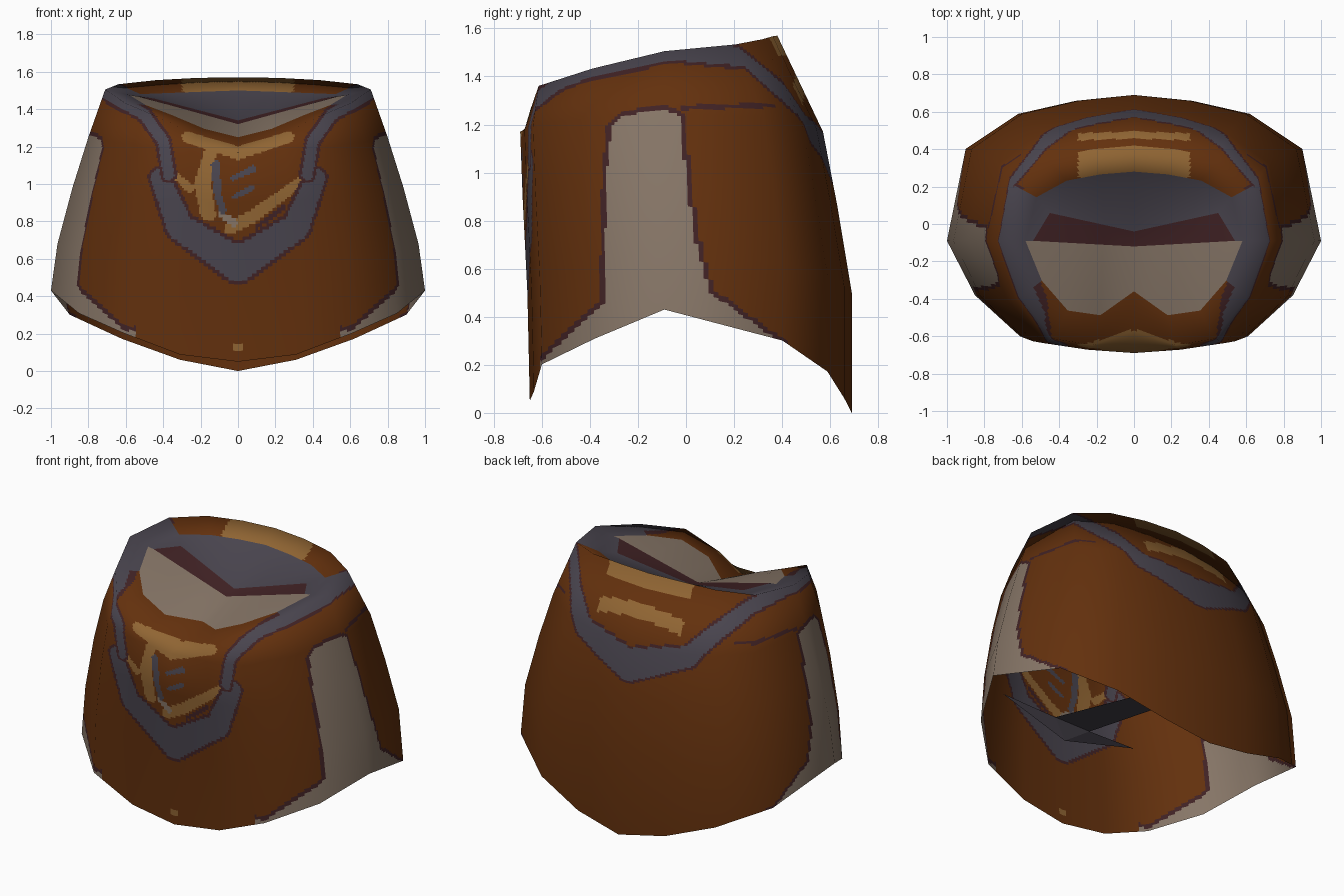
import bpy
from mathutils import Vector

if "Cube" in bpy.data.objects:
    bpy.data.objects.remove(bpy.data.objects["Cube"])

# Colours
COLOURS = {"rust_cloth": (0.125, 0.030, 0.004), "slate_trim": (0.066, 0.058, 0.076),
           "plum_edge": (0.052, 0.016, 0.018), "tan_pattern": (0.28, 0.13, 0.033),
           "beige_panel": (0.24, 0.18, 0.135)}
RUST, SLATE, PLUM, TAN, BEIGE = range(5)
MATS = []
for name, c in COLOURS.items():
    m = bpy.data.materials.new(name)
    m.diffuse_color = (*c, 1)
    m.use_nodes = True
    m.node_tree.nodes["Principled BSDF"].inputs["Base Color"].default_value = m.diffuse_color
    MATS.append(m)

# Half cross-section from front centre to back centre: width, depth, lift towards the side
ACROSS = [0, .31, .61, .85, 1, .9, .62, .31, 0]
DEPTH = [-1, -.97, -.91, -.52, 0, .63, .87, .96, 1]
LIFT = [0, .1, .4, .68, 1, .7, .4, .14, 0]


def ring(width, front, back, z_front, z_side, z_back, p_front=1.0, p_back=1.0, notch=None):
    pts = []
    for k, (u, v, s) in enumerate(zip(ACROSS, DEPTH, LIFT)):
        y = -.09 + (v * (back + .09) if k > 4 else v * (-.09 - front))
        z, p = (z_back, p_back) if k > 4 else (z_front, p_front)
        pts.append((u * width, y, z + (z_side - z) * s ** p))
    if notch is not None:
        pts[0] = (0, notch, pts[0][2])
    return pts


BODY = [ring(1, -.65, .69, .05, .43, 0), ring(.965, -.66, .69, .5, .68, .5),
        ring(.885, -.68, .63, .9, .98, .86), ring(.8, -.69, .57, 1.17, 1.25, 1.17),
        ring(.71, -.665, .38, 1.2, 1.505, 1.57, .7, 1.6, -.57)]
COLLAR_EDGE = ring(.58, -.5, .28, 1.25, 1.475, 1.5, .7, .7, -.36)
THROAT_FRONT = [(.54 * u, -.12 + .03 * u, 1.32 + .15 * u) for u in ACROSS[:5]]
THROAT_BACK = [(.5 * u, -.04 + .11 * u, 1.34 + .13 * u) for u in ACROSS[5:]]
NECK = [BODY[-1], COLLAR_EDGE, THROAT_FRONT + THROAT_BACK]
BAND = [THROAT_FRONT, THROAT_BACK[::-1] + [THROAT_FRONT[-1]]]


def seg_dist(p, a, b):
    d = b - a
    t = max(0, min(1, (p - a).dot(d) / max(d.dot(d), 1e-9)))
    return (p - a - d * t).length, t


def band(p, path):
    """Distance outside a stroke whose points end in a half width."""
    best = 9
    for a, b in zip(path, path[1:]):
        d, t = seg_dist(p, Vector(a[:-1]), Vector(b[:-1]))
        best = min(best, d - a[-1] * (1 - t) - b[-1] * t)
    return best


def poly(p, pts):
    """Signed distance to a polygon, negative inside."""
    inside, best = False, 9
    for a, b in zip(pts, pts[1:] + pts[:1]):
        best = min(best, seg_dist(p, Vector(a), Vector(b))[0])
        if (a[1] > p.y) != (b[1] > p.y) and p.x < (b[0] - a[0]) * (p.y - a[1]) / (b[1] - a[1]) + a[0]:
            inside = not inside
    return -best if inside else best


# Painted regions
SIDE = [(-.62, .2), (-.34, .46), (-.33, 1), (-.31, 1.19), (-.26, 1.235), (-.1, 1.265),
        (-.03, 1.24), (.03, .75), (.1, .5), (.41, .28), (.3, 0), (-.6, 0)]
SEAM = [(-.02, 1.27, .01), (.36, 1.28, .01)]
FRONT_TRIM = [(.37, 1.05, .03), (.4, 1.23, .03), (.5, 1.37, .03), (.7, 1.485, .035)]
BACK_TRIM = [(.70, -.2, 1.48, .035), (.70, -.05, 1.5, .035), (.64, .2, 1.48, .045),
             (.5, .39, 1.33, .05), (.38, .51, 1.18, .06), (0, .6, 1.06, .1)]
BIB = [(.415, 1.03, .05), (.31, .77, .07), (0, .57, .09)]
BROW = [(0, 1.165, .035), (.27, 1.25, .03)]
MARKS = [([(-.12, 1.1, .025), (-.11, .95, .02), (-.08, .86, .02)], SLATE),
         ([(-.09, .84, .015), (-.02, .79, .02)], BEIGE),
         ([(-.03, 1.03, .012), (.08, 1.08, .02)], SLATE),
         ([(-.02, .93, .012), (.08, .98, .015)], SLATE),
         ([(-.14, 1.2, .03), (-.19, 1, .045), (-.16, .84, .04)], TAN),
         ([(-.04, .765, .035), (.1, .84, .035), (.33, 1.01, .025)], TAN),
         ([(.1, .77, .01), (.24, .87, .015)], PLUM),
         ([(-.35, 1.06, .015), (-.26, .98, .025)], TAN),
         ([(-.02, .13, .014), (.02, .13, .014)], TAN)]


def wall_colour(c):
    m = Vector((abs(c.x), c.y, c.z))
    yz, xz, mxz = Vector((c.y, c.z)), Vector((c.x, c.z)), Vector((m.x, c.z))
    # side panels with piping
    if m.x > .55 and c.z < 1.32:
        d = poly(yz, SIDE)
        if d < .02:
            return BEIGE if d < 0 else PLUM
        if c.y > -.02 and band(yz, SEAM) < 0:
            return PLUM
    # trim round the shoulders and back
    if c.z > .85:
        d = band(mxz, FRONT_TRIM) if c.y < -.15 else band(m, BACK_TRIM)
        if d < .015:
            return SLATE if d < 0 else PLUM
    # chest bib and pattern
    if c.y < 0 and m.x < .55:
        d = band(mxz, BIB)
        if d < .018:
            return SLATE if d < 0 else PLUM
        for path, col in MARKS:
            if band(xz, path) < 0:
                return col
        if band(mxz, BROW) < 0:
            return TAN
    # stripes on the back of the neck
    if c.y > .25 and m.x < .3 and (c.z > 1.48 or 1.32 < c.z + .4 * m.x ** 2 < 1.4):
        return TAN
    return RUST


def key(p):
    return tuple(round(v, 3) for v in p)


def patches(rings):
    """Corner points of every panel on both sides, facing outwards."""
    for side in (1, -1):
        for j in range(len(rings) - 1):
            for k in range(len(rings[0]) - 1):
                q = (rings[j][k], rings[j][k + 1], rings[j + 1][k + 1], rings[j + 1][k])
                yield [Vector((p[0] * side, p[1], p[2])) for p in q], side, j, k


# Soft shading shared by all cloth panels
SOFT = {}
for part in (BODY, NECK, BAND):
    for q, side, j, k in patches(part):
        n = (q[2] - q[0]).cross(q[3] - q[1]) * side
        for p in q:
            SOFT[key(p)] = SOFT.get(key(p), Vector()) + n.normalized()


def make_object(name, verts, faces, mats):
    me = bpy.data.meshes.new(name)
    me.from_pydata(verts, [], faces)
    for m in MATS:
        me.materials.append(m)
    me.polygons.foreach_set("material_index", mats)
    ob = bpy.data.objects.new(name, me)
    bpy.context.collection.objects.link(ob)
    return ob


def loft(name, rings, n, colour):
    """Span half rings with fine patches on both sides of the body."""
    verts, normals, faces, mats = [], [], [], []
    index = {}

    def blend(q, a, b):
        return q[0].lerp(q[1], b).lerp(q[3].lerp(q[2], b), a)

    for q, side, j, k in patches(rings):
        soft = [SOFT[key(p)].normalized() for p in q]
        grid = []
        for a in range(n + 1):
            for b in range(n + 1):
                p = blend(q, a / n, b / n)
                i = index.setdefault(tuple(round(v, 5) for v in p), len(verts))
                if i == len(verts):
                    verts.append(p)
                    normals.append(blend(soft, a / n, b / n).normalized())
                grid.append(i)
        for a in range(n):
            for b in range(n):
                i = a * (n + 1) + b
                f = [grid[v] for v in (i, i + 1, i + n + 2, i + n + 1)]
                f = list(dict.fromkeys(f[::side]))
                if len(f) > 2:
                    faces.append(f)
                    mats.append(colour(sum((verts[v] for v in f), Vector()) / len(f), j, k))
    me = make_object(name, verts, faces, mats).data
    me.shade_smooth()
    me.normals_split_custom_set_from_vertices(normals)


# Neck opening: rim, beige front collar and slate dish
def neck_colour(c, j, k):
    if j == 1:
        return BEIGE if k < 4 else SLATE
    return SLATE if k in (3, 4) else wall_colour(c)


loft("cape_body", BODY, 24, lambda c, j, k: wall_colour(c))
loft("neck_collar", NECK, 14, neck_colour)

# Plum band across the throat
loft("throat_band", BAND, 2, lambda c, j, k: PLUM)

# Slate flap inside the front
flap = [(0, -.63, .6), (.5, -.6, .72), (.13, -.56, .68), (.1, .08, .54),
        (-.1, .08, .54), (-.13, -.56, .68), (-.5, -.6, .72)]
make_object("inner_flap", flap, [(0, 1, 2), (0, 2, 5), (2, 3, 4, 5), (0, 5, 6)], [SLATE] * 4)
